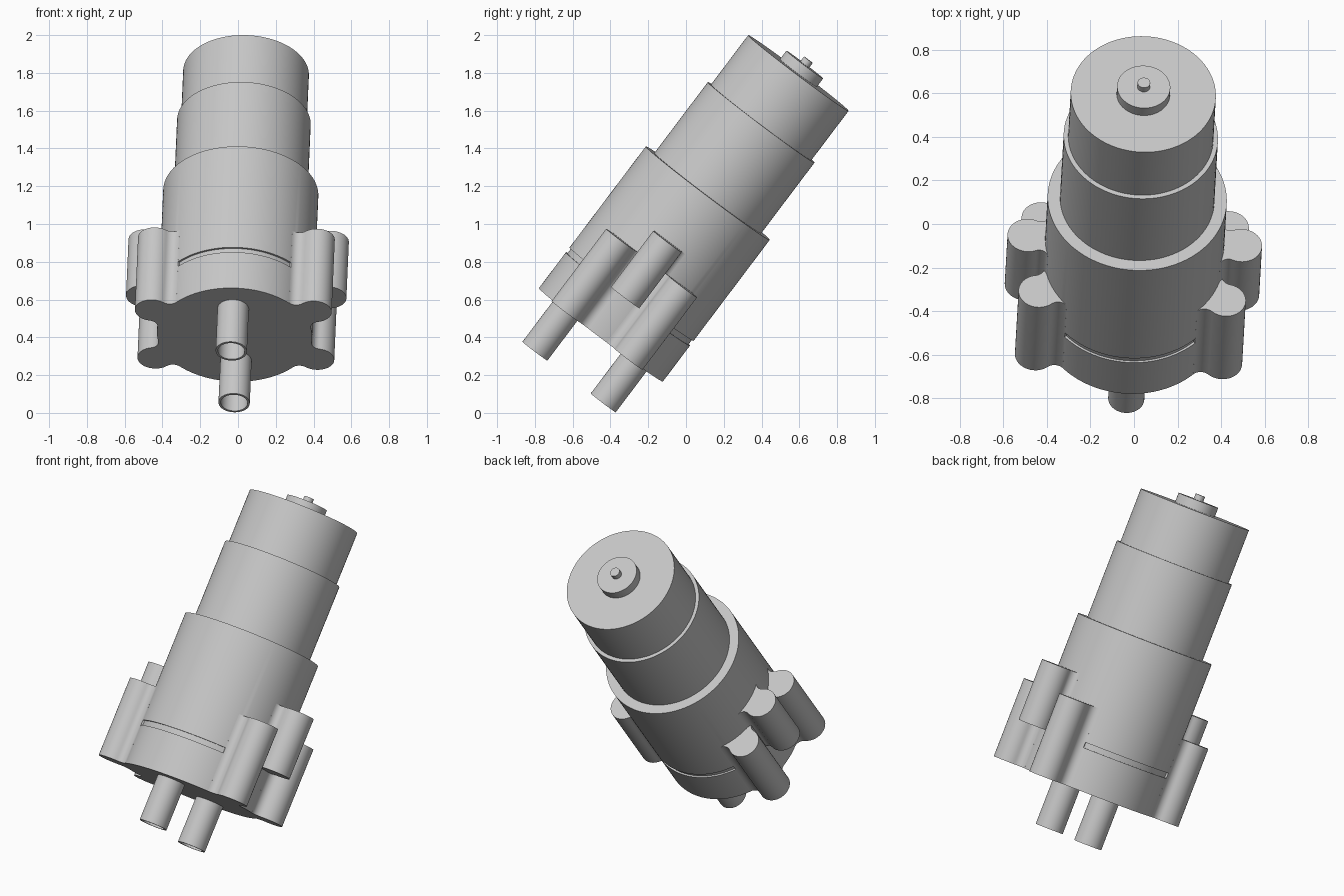
import bpy, bmesh, math
from mathutils import Matrix, Vector

cube = bpy.data.objects.get("Cube")
if cube:
    bpy.data.objects.remove(cube, do_unlink=True)

grey = bpy.data.materials.new("light_grey")
grey.use_nodes = True
GREY = (0.57, 0.57, 0.57, 1)
grey.diffuse_color = GREY
grey.node_tree.nodes["Principled BSDF"].inputs["Base Color"].default_value = GREY

# Tilted frame: local z runs up the pump, origin lies between the pipe mouths
axis = Vector((0.035, 0.602, 0.798)).normalized()
side = Vector((0.033, 0.798, -0.602)).cross(axis).normalized()
back = axis.cross(side)
FRAME = Matrix.Translation((-0.028, -0.619, 0.19)) @ \
    Matrix((side, back, axis)).transposed().to_4x4()

R, BASE = 0.411, 0.28


def finish(name, bm):
    bmesh.ops.remove_doubles(bm, verts=bm.verts, dist=1e-5)
    bmesh.ops.recalc_face_normals(bm, faces=bm.faces)
    mesh = bpy.data.meshes.new(name)
    bm.to_mesh(mesh)
    bm.free()
    mesh.materials.append(grey)
    ob = bpy.data.objects.new(name, mesh)
    bpy.context.collection.objects.link(ob)
    ob.matrix_world = FRAME
    bpy.ops.object.select_all(action='DESELECT')
    ob.select_set(True)
    bpy.context.view_layer.objects.active = ob
    bpy.ops.object.shade_smooth_by_angle(angle=math.radians(30))
    return ob


def lathe(name, profile, centre=(0, 0), n=64, shape=None):
    """Turn (radius, height) pairs about local z; shape may alter the radius."""
    bm = bmesh.new()
    rings = []
    for i, (r, z) in enumerate(profile):
        ring = []
        for k in range(n):
            a = math.tau * k / n
            q = shape(i, r, a) if shape else r
            ring.append(bm.verts.new((centre[0] + q * math.cos(a),
                                      centre[1] + q * math.sin(a), z)))
        rings.append(ring)
    for lo, hi in zip(rings, rings[1:]):
        for k in range(n):
            j = (k + 1) % n
            bm.faces.new((lo[k], lo[j], hi[j], hi[k]))
    bm.faces.new(rings[0])
    bm.faces.new(rings[-1])
    return finish(name, bm)


def lug(name, d, r, fillet, angle, z0, z1):
    """Rounded lug at distance d, blended into the body by two fillets."""
    reach = R + fillet
    phi = math.acos((reach**2 + d**2 - (r + fillet)**2) / (2 * reach * d))
    c = Vector((d, 0))
    f = Vector((reach * math.cos(phi), reach * math.sin(phi)))
    start, end = phi - math.pi, math.atan2(*(c - f).yx)
    tip = math.atan2(*(f - c).yx)
    half = [Vector((0.7 * R * math.cos(phi), 0.7 * R * math.sin(phi)))]
    for k in range(11):
        a = start + (end - start) * k / 10
        half.append(f + fillet * Vector((math.cos(a), math.sin(a))))
    for k in range(1, 17):
        a = tip * (1 - k / 16)
        half.append(c + r * Vector((math.cos(a), math.sin(a))))
    outline = half + [Vector((p.x, -p.y)) for p in reversed(half[:-1])]
    turn = Matrix.Rotation(angle, 2)
    bm = bmesh.new()
    face = bm.faces.new([bm.verts.new((*(turn @ p), z0)) for p in outline])
    ext = bmesh.ops.extrude_face_region(bm, geom=[face], use_keep_orig=True)
    top = [v for v in ext["geom"] if isinstance(v, bmesh.types.BMVert)]
    bmesh.ops.translate(bm, verts=top, vec=(0, 0, z1 - z0))
    return finish(name, bm)


# Main housing with a shallow slot across its front and back
def slot(i, r, a):
    return r - 0.01 if i in (2, 3) and abs(math.sin(a)) > 0.665 else r


lathe("housing", [(R, BASE), (R, 0.518), (R, 0.518), (R, 0.55), (R, 0.55), (R, 1.22)],
      n=128, shape=slot)

# Motor, end cap and shaft
lathe("motor_barrel", [(0.354, 1.2), (0.354, 1.69)], n=96)
lathe("motor_end", [(0.333, 1.67), (0.333, 2.017)], n=96)
lathe("bearing_boss", [(0.122, 2.0), (0.122, 2.073)])
lathe("shaft_tip", [(0.029, 2.06), (0.029, 2.105)], n=32)

# Hollow pipes below the housing
for name, y in (("front_pipe", -0.227), ("back_pipe", 0.227)):
    lathe(name, [(0.083, BASE + 0.02), (0.083, 0), (0.071, 0), (0.071, BASE - 0.01)],
          (0, y), n=48)

# Corner lugs and raised side lugs
corner = math.atan2(0.21, 0.43)
for label, turn in (("left", 0), ("right", math.pi)):
    lug(label + "_side_lug", 0.49, 0.094, 0.04, turn, 0.532, 0.904)
    for s in (-1, 1):
        place = "back" if (s > 0) == (turn == 0) else "front"
        lug(f"{place}_{label}_lug", 0.478, 0.092, 0.05, turn + s * corner, BASE, 0.76)
